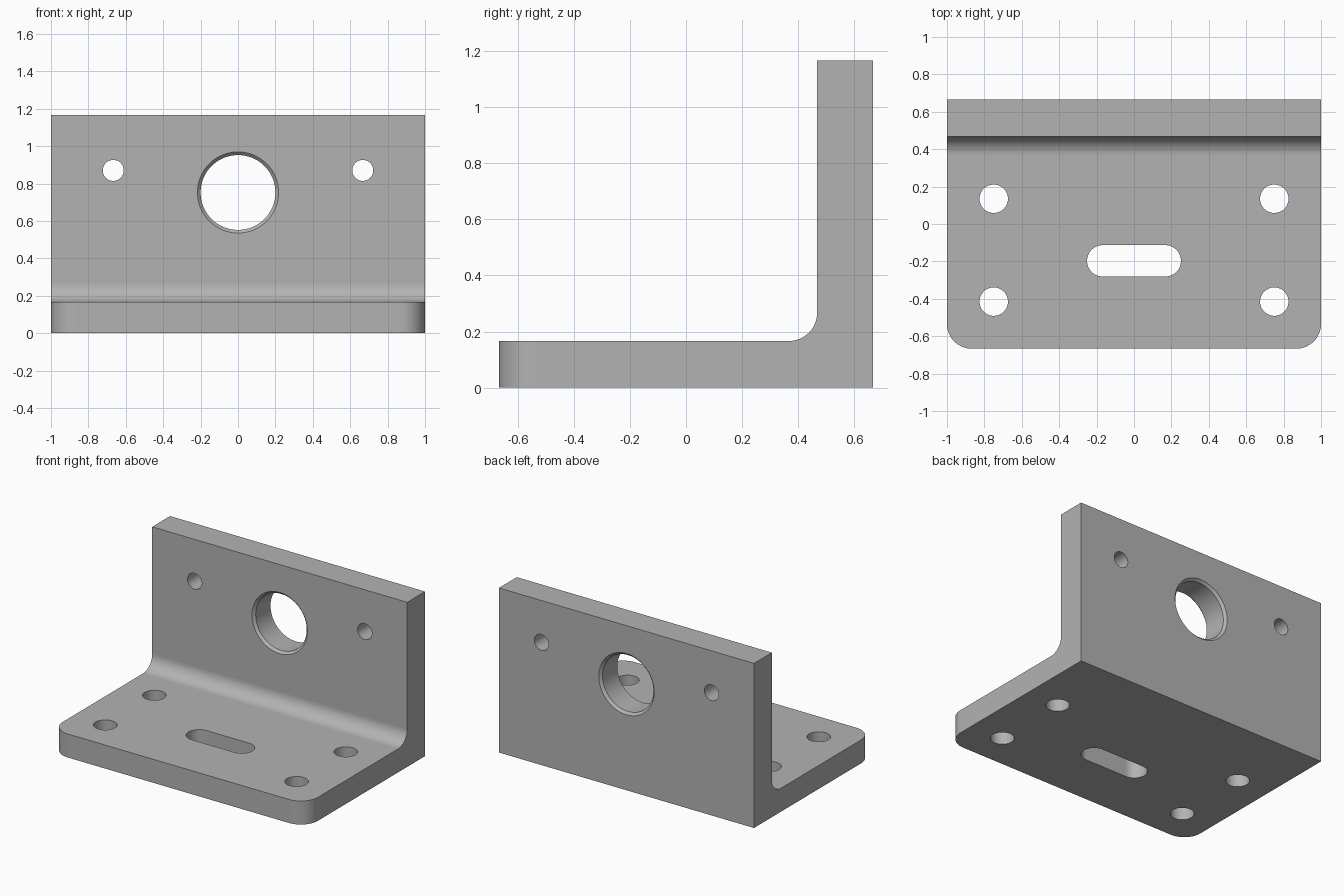
import bpy, bmesh, math
from mathutils import Matrix, Vector

if "Cube" in bpy.data.objects:
    bpy.data.objects.remove(bpy.data.objects["Cube"], do_unlink=True)

HALF_D, HEIGHT, BASE_T, WALL_Y = 2 / 3, 7 / 6, 1 / 6, 0.467
FILLET, CORNER = 0.1, 0.133

steel = bpy.data.materials.new("plain grey")
steel.use_nodes = True
grey = (0.45, 0.45, 0.45, 1)
steel.diffuse_color = grey
steel.node_tree.nodes["Principled BSDF"].inputs["Base Color"].default_value = grey


def add_object(name, bm):
    bmesh.ops.recalc_face_normals(bm, faces=bm.faces[:])
    mesh = bpy.data.meshes.new(name)
    bm.to_mesh(mesh)
    bm.free()
    mesh.materials.append(steel)
    obj = bpy.data.objects.new(name, mesh)
    bpy.context.collection.objects.link(obj)
    return obj


def prism(name, outline, depth):
    """Extrude a closed outline by the depth vector."""
    bm = bmesh.new()
    face = bm.faces.new([bm.verts.new(p) for p in outline])
    new = bmesh.ops.extrude_face_region(bm, geom=[face])["geom"]
    bmesh.ops.translate(bm, vec=depth, verts=[v for v in new if isinstance(v, bmesh.types.BMVert)])
    return add_object(name, bm)


def turned(name, rings, matrix, segments=64):
    """Closed solid of revolution about local z from (radius, z) rings."""
    bm = bmesh.new()
    loops = []
    for r, z in rings:
        loops.append([bm.verts.new((r * math.cos(a), r * math.sin(a), z))
                      for a in (math.tau * i / segments for i in range(segments))])
    for low, high in zip(loops, loops[1:]):
        for i in range(segments):
            j = (i + 1) % segments
            bm.faces.new((low[i], low[j], high[j], high[i]))
    bm.faces.new(loops[0])
    bm.faces.new(loops[-1])
    bm.transform(matrix)
    return add_object(name, bm)


# L-shaped body with an inner fillet
profile = [(-HALF_D, 0), (HALF_D, 0), (HALF_D, HEIGHT), (WALL_Y, HEIGHT)]
for i in range(17):
    a = math.pi / 2 * i / 16
    profile.append((WALL_Y - FILLET + FILLET * math.cos(a),
                    BASE_T + FILLET - FILLET * math.sin(a)))
profile.append((-HALF_D, BASE_T))
body = prism("angle_bracket", [(-1, y, z) for y, z in profile], Vector((2, 0, 0)))

# Rounded front corners of the base
bm = bmesh.new()
bm.from_mesh(body.data)
corners = [e for e in bm.edges if all(v.co.y < -HALF_D + 0.001 for v in e.verts)
           and abs(e.verts[0].co.z - e.verts[1].co.z) > 0.1]
bmesh.ops.bevel(bm, geom=corners, offset=CORNER, segments=16, profile=0.5, affect='EDGES')
bm.to_mesh(body.data)
bm.free()

# Base mounting holes
cutters = []
for x in (-0.75, 0.75):
    for y in (-0.415, 0.135):
        cutters.append(turned("base_hole_cutter", [(0.076, -0.1), (0.076, 0.3)],
                              Matrix.Translation((x, y, 0))))

# Base slot
slot = []
for side in (1, -1):
    for i in range(25):
        a = math.pi * i / 24 - math.pi / 2
        slot.append((side * (0.167 + 0.084 * math.cos(a)),
                     -0.197 + side * 0.084 * math.sin(a), -0.1))
cutters.append(prism("slot_cutter", slot, Vector((0, 0, 0.4))))

# Wall bore, chamfered on both faces, and its two side holes
to_wall = Matrix.Rotation(-math.pi / 2, 4, 'X')
mid = (WALL_Y + HALF_D) / 2
half = HALF_D - mid
bore = [(0.2 + 0.1, -half - 0.083), (0.2, -half + 0.017),
        (0.2, half - 0.017), (0.2 + 0.1, half + 0.083)]
cutters.append(turned("bore_cutter", bore, Matrix.Translation((0, mid, 0.752)) @ to_wall, 96))
for x in (-0.667, 0.667):
    cutters.append(turned("wall_hole_cutter", [(0.056, -0.2), (0.056, 0.2)],
                          Matrix.Translation((x, mid, 0.87)) @ to_wall))

# Cut the openings and bake the result
for cutter in cutters:
    cutter.hide_render = True
    cut = body.modifiers.new(cutter.name, 'BOOLEAN')
    cut.operation = 'DIFFERENCE'
    cut.solver = 'EXACT'
    cut.object = cutter
bpy.context.view_layer.update()
baked = bpy.data.meshes.new_from_object(body.evaluated_get(bpy.context.evaluated_depsgraph_get()))
body.modifiers.clear()
body.data = baked
for cutter in cutters:
    bpy.data.objects.remove(cutter, do_unlink=True)

# Smooth curved strips, keep the large planes flat
bpy.ops.object.select_all(action='DESELECT')
body.select_set(True)
bpy.context.view_layer.objects.active = body
bpy.ops.object.shade_smooth_by_angle(angle=math.radians(30))
for face in body.data.polygons:
    if face.area > 0.04:
        face.use_smooth = False
